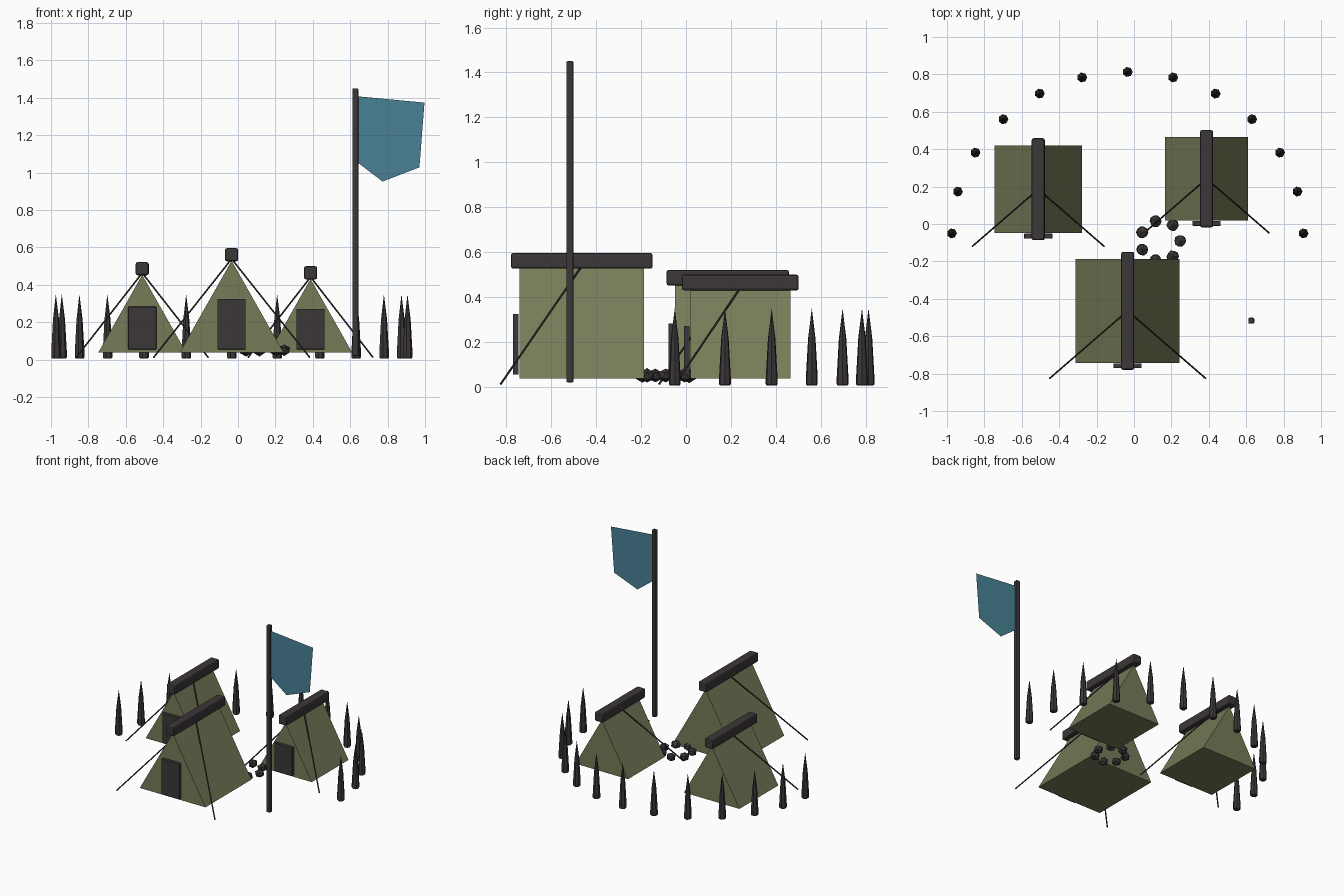
import bpy, bmesh, math, random
from mathutils import Vector

if "Cube" in bpy.data.objects:
    bpy.data.objects.remove(bpy.data.objects["Cube"])
random.seed(4)


def mat(name, rgb):
    m = bpy.data.materials.new(name)
    m.diffuse_color = (*rgb, 1)
    m.use_nodes = True
    m.node_tree.nodes["Principled BSDF"].inputs["Base Color"].default_value = m.diffuse_color
    return m


CANVAS = mat("olive canvas", (0.180, 0.200, 0.098))
WOOD = mat("dark wood", (0.045, 0.037, 0.039))
CLOTH = mat("teal cloth", (0.065, 0.220, 0.300))


def finish(name, bm, material):
    bmesh.ops.recalc_face_normals(bm, faces=bm.faces)
    me = bpy.data.meshes.new(name)
    bm.to_mesh(me)
    bm.free()
    me.materials.append(material)
    ob = bpy.data.objects.new(name, me)
    bpy.context.collection.objects.link(ob)
    return ob


def box(name, centre, size, material, bevel=0.0):
    bm = bmesh.new()
    bmesh.ops.create_cube(bm, size=1)
    for v in bm.verts:
        v.co = Vector(centre) + Vector(a * b for a, b in zip(v.co, size))
    if bevel:
        bmesh.ops.bevel(bm, geom=bm.edges[:], offset=bevel, segments=2,
                        affect='EDGES', profile=0.5)
    return finish(name, bm, material)


def rod(name, a, b, r, material, sides=6):
    a, b = Vector(a), Vector(b)
    bm = bmesh.new()
    bmesh.ops.create_cone(bm, cap_ends=True, segments=sides, radius1=r,
                          radius2=r, depth=(b - a).length)
    rot = (b - a).to_track_quat('Z', 'Y')
    for v in bm.verts:
        v.co = rot @ v.co + (a + b) / 2
    return finish(name, bm, material)


def tent(label, x, y, w):
    base, apex = 0.038, 0.042 + 1.75 * w
    # canvas prism
    bm = bmesh.new()
    tri = [(-w, base), (w, base), (0, apex)]
    f = bm.faces.new([bm.verts.new((x + px, y - w, pz)) for px, pz in tri])
    ext = bmesh.ops.extrude_face_region(bm, geom=[f], use_keep_orig=True)
    for v in ext["geom"]:
        if isinstance(v, bmesh.types.BMVert):
            v.co.y += 2 * w
    finish(label + "_tent_canvas", bm, CANVAS)
    # ridge beam and door flap
    box(label + "_ridge_beam", (x, y, 0.077 + 1.74 * w),
        (0.07, 2 * w + 0.075, 0.07), WOOD, 0.01)
    h = 0.97 * w
    box(label + "_door", (x, y - w - 0.016, 0.055 + h / 2), (0.15, 0.026, h), WOOD, 0.002)
    # guy ropes
    for side, s in (("left", -1), ("right", 1)):
        rod(f"{label}_{side}_rope", (x, y, apex + 0.01),
            (x + s * 1.5 * w, y - 1.3 * w, 0.012), 0.005, WOOD)


tent("left", -0.512, 0.186, 0.235)
tent("middle", -0.034, -0.464, 0.278)
tent("right", 0.388, 0.242, 0.2225)

# palisade of pointed stakes in a half ring
for i in range(13):
    t = math.radians(15 * i)
    cx, cy = -0.034 + 0.94 * math.cos(t), -0.05 + 0.863 * math.sin(t)
    bm = bmesh.new()
    rings = []
    for z, r in [(0.005, 0.022), (0.012, 0.027), (0.04, 0.027), (0.215, 0.017)]:
        rings.append([bm.verts.new((cx + r * math.cos(k * math.tau / 7),
                                    cy + r * math.sin(k * math.tau / 7), z))
                      for k in range(7)])
    tip = bm.verts.new((cx, cy, 0.35))
    bm.faces.new(rings[0])
    for k in range(7):
        n = (k + 1) % 7
        for lo, hi in zip(rings, rings[1:]):
            bm.faces.new((lo[k], lo[n], hi[n], hi[k]))
        bm.faces.new((rings[-1][k], rings[-1][n], tip))
    finish(f"stake_{i + 1}", bm, WOOD)

# fire ring stones
for i in range(7):
    t = i * math.tau / 7
    bm = bmesh.new()
    bmesh.ops.create_icosphere(bm, subdivisions=1, radius=0.036)
    for v in bm.verts:
        v.co *= random.uniform(0.92, 1.06)
        v.co.z *= 0.9
        v.co += Vector((0.14 + 0.107 * math.cos(t), -0.09 + 0.107 * math.sin(t), 0.05))
    finish(f"fire_stone_{i + 1}", bm, WOOD)

# flag pole and pennant
box("flag_pole", (0.627, -0.517, 0.735), (0.032, 0.032, 1.43), WOOD, 0.006)
bm = bmesh.new()
bm.faces.new([bm.verts.new((x, -0.517, z)) for x, z in
              [(0.635, 1.408), (0.997, 1.374), (0.97, 1.028), (0.773, 0.952), (0.635, 1.057)]])
finish("flag", bm, CLOTH)
